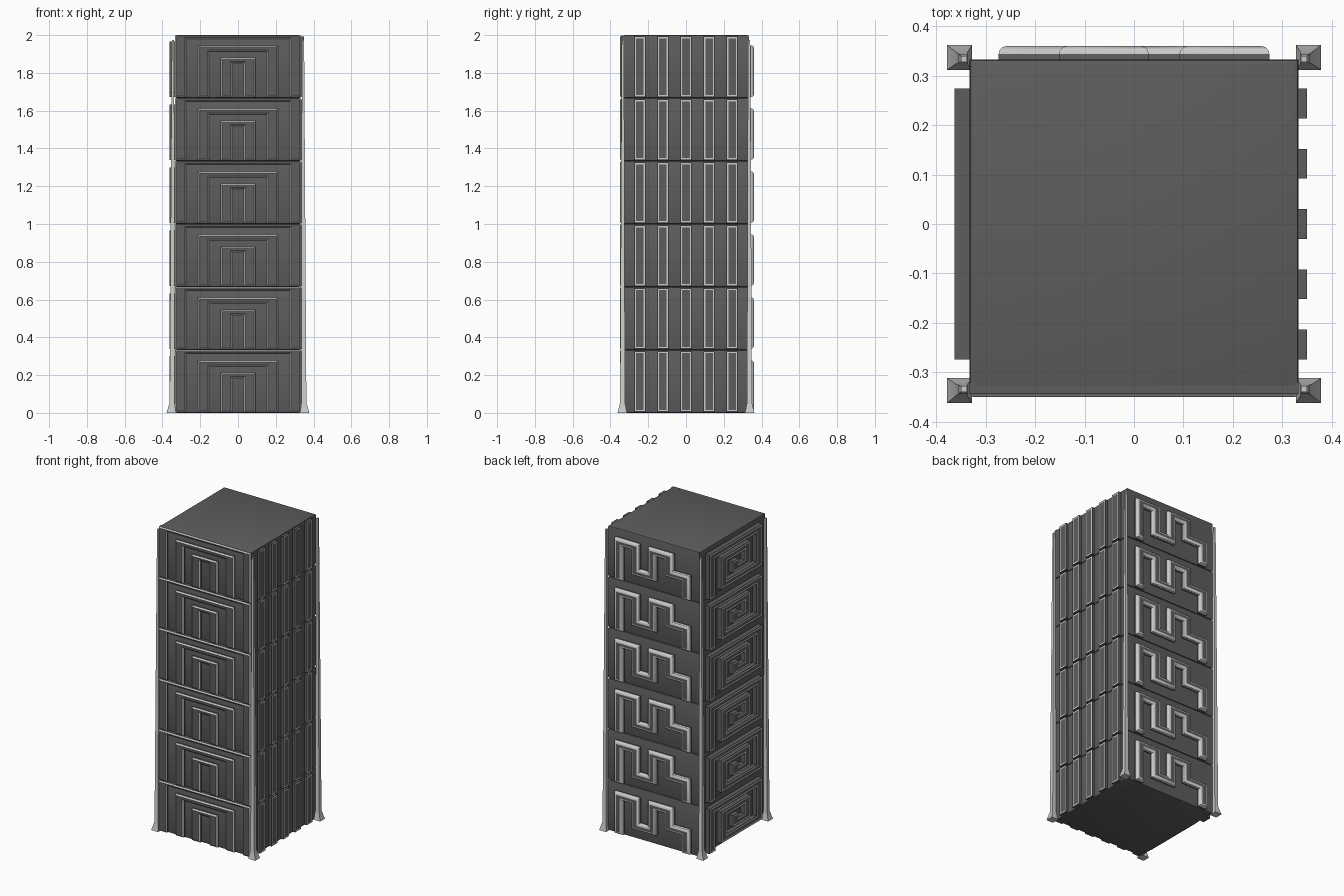
import bpy, bmesh
from mathutils import Vector

if "Cube" in bpy.data.objects:
    bpy.data.objects.remove(bpy.data.objects["Cube"])

FLOORS, H = 6, 1 / 3
W = 0.333


def material(name, v):
    m = bpy.data.materials.new(name)
    m.diffuse_color = (v, v, v, 1)
    m.use_nodes = True
    m.node_tree.nodes["Principled BSDF"].inputs["Base Color"].default_value = m.diffuse_color
    return m


DARK, LIGHT = material("dark_wall", 0.11), material("light_trim", 0.6)

# how (u along wall, d outward, z) maps onto each wall
WALLS = {
    "front": lambda u, d, z: (u, -d, z),
    "back": lambda u, d, z: (-u, d, z),
    "left": lambda u, d, z: (-d, -u, z),
    "right": lambda u, d, z: (d, u, z),
}


def finish(name, bm, mats=(DARK, LIGHT), repeat=True):
    bmesh.ops.recalc_face_normals(bm, faces=bm.faces[:])
    me = bpy.data.meshes.new(name)
    bm.to_mesh(me)
    bm.free()
    for m in mats:
        me.materials.append(m)
    ob = bpy.data.objects.new(name, me)
    bpy.context.collection.objects.link(ob)
    if repeat:
        arr = ob.modifiers.new("floors", 'ARRAY')
        arr.count = FLOORS
        arr.use_relative_offset = False
        arr.use_constant_offset = True
        arr.constant_offset_displace = (0, 0, H)
    bpy.ops.object.select_all(action='DESELECT')
    ob.select_set(True)
    bpy.context.view_layer.objects.active = ob
    bpy.ops.object.shade_smooth_by_angle()
    return ob


def relief(name, wall, pts, depth, bevel=0, segments=1):
    """Extrude a wall-plane outline outward; light rim is a bevel, or a flat inset line."""
    f = WALLS[wall]
    bm = bmesh.new()
    inner = [bm.verts.new(f(u, W - 0.012, z)) for u, z in pts]
    outer = [bm.verts.new(f(u, depth, z)) for u, z in pts]
    n = len(pts)
    bm.faces.new(inner)
    face = bm.faces.new(outer)
    for i in range(n):
        j = (i + 1) % n
        bm.faces.new((inner[i], inner[j], outer[j], outer[i]))
    bmesh.ops.recalc_face_normals(bm, faces=bm.faces[:])
    if bevel:
        res = bmesh.ops.bevel(bm, geom=list(face.edges), offset=bevel, segments=segments,
                              profile=0.5, affect='EDGES')
        for g in res["faces"]:
            g.material_index = 1
    else:
        bmesh.ops.inset_region(bm, faces=[face], thickness=0.003, use_even_offset=True)
        res = bmesh.ops.inset_region(bm, faces=[face], thickness=0.007, use_even_offset=True)
        for g in res["faces"]:
            g.material_index = 1
        face.material_index = 0
    return finish(name, bm)


def stroke(path, hu, hz):
    """Outline of a right-angled path: hu = half width of uprights, hz = of level bars."""
    p = [Vector(q) for q in path]
    left, right = [], []
    for i, q in enumerate(p):
        o = Vector((0, 0))
        ends = [(p[k + 1] - p[k]).normalized() for k in (i - 1, i) if 0 <= k < len(p) - 1]
        for d in ends:
            o += Vector((-d.y * hu, d.x * hz))
        left.append(q + o)
        right.append(q - o)
    # collinear-free path: every corner gets exactly one mitred pair
    return [tuple(v) for v in left + right[::-1]]


def arch(a, za, b, zb, z0=0.003):
    return [(-a, z0), (-a, za), (a, za), (a, z0), (b, z0), (b, zb), (-b, zb), (-b, z0)]


# storey blocks with a groove between floors
bm = bmesh.new()
bmesh.ops.create_cube(bm, size=1)
for v in bm.verts:
    v.co = (v.co.x * 2 * W, v.co.y * 2 * W, (v.co.z + 0.5) * H)
rims = [e for e in bm.edges if abs(e.verts[0].co.z - e.verts[1].co.z) < 1e-5]
bmesh.ops.bevel(bm, geom=rims, offset=0.009, segments=2, profile=0.5, affect='EDGES')
finish("tower_storeys", bm)

# front: nested arches separated by channels
relief("front_outer_frame", "front", arch(W, 0.332, 0.275, 0.314), 0.35, 0.007)
relief("front_middle_arch", "front", arch(0.213, 0.277, 0.153, 0.246), 0.35, 0.008)
relief("front_inner_arch", "front", arch(0.093, 0.212, 0.032, 0.185), 0.35, 0.008)

# right: five upright fins
for i in range(5):
    c = (i - 2) * 0.122
    relief(f"right_fin_{i + 1}", "right",
           [(c - 0.03, 0.006), (c + 0.03, 0.006), (c + 0.03, 0.326), (c - 0.03, 0.326)], 0.35)

# back: rounded stepping meander
meander = [(-0.244, 0.006), (-0.244, 0.255), (-0.122, 0.255), (-0.122, 0.09), (0, 0.09),
           (0, 0.255), (0.122, 0.255), (0.122, 0.145), (0.244, 0.145), (0.244, 0.006)]
relief("back_meander", "back", stroke(meander, 0.03, 0.024), 0.36, 0.016, 3)

# left: square spiral
spiral = [(-0.244, 0.006), (-0.244, 0.28), (0.244, 0.28), (0.244, 0.05), (-0.122, 0.05),
          (-0.122, 0.215), (0.122, 0.215), (0.122, 0.112), (0, 0.112), (0, 0.165)]
relief("left_spiral", "left", stroke(spiral, 0.03, 0.02), 0.363)

# corner posts with flared feet
for sx in (-1, 1):
    for sy in (-1, 1):
        bm = bmesh.new()
        rings = []
        for z, h, cx, cy in ((0, 0.025, 0.353, 0.337), (0.055, 0.013, 0.349, 0.336),
                             (1.2, 0.009, 0.346, 0.335), (1.975, 0.006, 0.344, 0.334)):
            rings.append([bm.verts.new((sx * cx + h * a, sy * cy + h * b, z))
                          for a, b in ((-1, -1), (1, -1), (1, 1), (-1, 1))])
        for r, s in zip(rings, rings[1:]):
            for i in range(4):
                j = (i + 1) % 4
                bm.faces.new((r[i], r[j], s[j], s[i]))
        bm.faces.new(rings[0])
        bm.faces.new(rings[-1])
        side = ("left" if sx < 0 else "right", "front" if sy < 0 else "back")
        finish(f"corner_post_{side[1]}_{side[0]}", bm, (LIGHT,), False)
